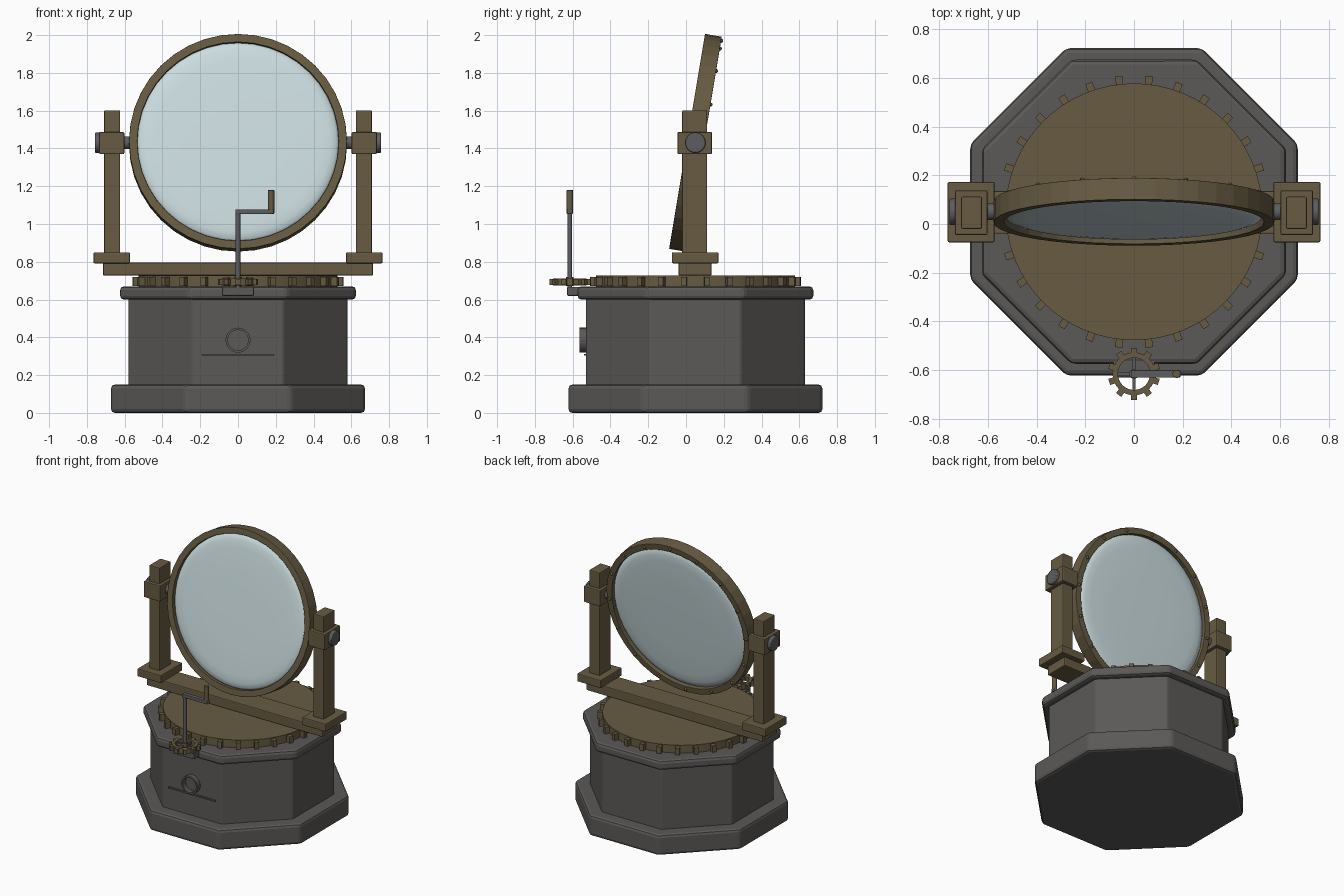
import bpy, bmesh
from math import sin, cos, pi, radians
from mathutils import Matrix, Vector

if "Cube" in bpy.data.objects:
    bpy.data.objects.remove(bpy.data.objects["Cube"], do_unlink=True)


def material(name, r, g, b):
    m = bpy.data.materials.new(name)
    m.use_nodes = True
    m.diffuse_color = (r, g, b, 1)
    m.node_tree.nodes["Principled BSDF"].inputs["Base Color"].default_value = (r, g, b, 1)
    return m


STONE = material("dark stone", 0.105, 0.1, 0.095)
BRASS = material("aged brass", 0.135, 0.105, 0.055)
STEEL = material("grey steel", 0.11, 0.11, 0.12)
GLASS = material("pale glass", 0.60, 0.72, 0.74)
CY = 0.05                    # y of the turning axis
PIVOT = Vector((0, CY, 1.43))
TILT = Matrix.Translation(PIVOT) @ Matrix.Rotation(radians(-9.5), 4, 'X')


def finish(name, bm, mat, bevel=0, smooth=0):
    bmesh.ops.recalc_face_normals(bm, faces=bm.faces)
    me = bpy.data.meshes.new(name)
    bm.to_mesh(me)
    bm.free()
    me.materials.append(mat)
    ob = bpy.data.objects.new(name, me)
    bpy.context.collection.objects.link(ob)
    if bevel:
        mod = ob.modifiers.new("Bevel", 'BEVEL')
        mod.width, mod.segments = bevel, 2
        mod.limit_method = 'ANGLE'
    if smooth:
        bpy.ops.object.select_all(action='DESELECT')
        ob.select_set(True)
        bpy.context.view_layer.objects.active = ob
        bpy.ops.object.shade_smooth_by_angle(angle=radians(smooth))
    return ob


def add_box(bm, x, y, z, turn=Matrix()):
    """Box spanning the three (low, high) ranges."""
    size = Matrix.Diagonal((x[1] - x[0], y[1] - y[0], z[1] - z[0], 1))
    mid = Matrix.Translation([(a + b) / 2 for a, b in (x, y, z)])
    bmesh.ops.create_cube(bm, size=1, matrix=turn @ mid @ size)


def box(name, x, y, z, mat, bevel=0.006):
    bm = bmesh.new()
    add_box(bm, x, y, z)
    return finish(name, bm, mat, bevel)


def add_cyl(bm, start, end, r, n=16, phase=0):
    a, b = Vector(start), Vector(end)
    aim = (b - a).to_track_quat('Z', 'Y').to_matrix().to_4x4()
    bmesh.ops.create_cone(bm, cap_ends=True, segments=n, radius1=r, radius2=r, depth=(b - a).length,
                          matrix=Matrix.Translation((a + b) / 2) @ aim @ Matrix.Rotation(phase, 4, 'Z'))


def cyl(name, start, end, r, mat, n=16, phase=0, bevel=0, smooth=0):
    bm = bmesh.new()
    add_cyl(bm, start, end, r, n, phase)
    return finish(name, bm, mat, bevel, smooth)


def add_ring(bm, r_in, r_out, low, high, n, turn):
    """Flat-sided hoop around the local z axis."""
    loops = []
    for i in range(n):
        a = 2 * pi * i / n
        loops.append([bm.verts.new(turn @ Vector((r * cos(a), r * sin(a), h)))
                      for r, h in ((r_in, low), (r_out, low), (r_out, high), (r_in, high))])
    for i in range(n):
        p, q = loops[i], loops[(i + 1) % n]
        for k in range(4):
            m = (k + 1) % 4
            bm.faces.new((p[k], q[k], q[m], p[m]))


def add_teeth(bm, count, r_in, r_out, half, z, centre, phase):
    for i in range(count):
        turn = Matrix.Translation(centre) @ Matrix.Rotation(2 * pi * (i + phase) / count, 4, 'Z')
        add_box(bm, (r_in, r_out), (-half, half), z, turn)


# Octagonal pedestal
for name, flat, low, high in (("pedestal_foot", 0.672, 0, 0.15),
                              ("pedestal_body", 0.58, 0.14, 0.61),
                              ("pedestal_cap", 0.624, 0.60, 0.67)):
    cyl(name, (0, CY, low), (0, CY, high), flat / cos(pi / 8), STONE, 8, pi / 8, 0.02 if name != "pedestal_body" else 0.01)

# Plain relief ornament on the front of the pedestal
facing = Matrix.Translation((0, CY - 0.58, 0.385)) @ Matrix.Rotation(pi / 2, 4, 'X')
bm = bmesh.new()
add_ring(bm, 0.054, 0.066, -0.01, 0.035, 24, facing)
add_box(bm, (-0.19, 0.19), (-0.54, -0.525), (0.303, 0.313))
finish("front_ornament", bm, STONE)

# Toothed turntable
bm = bmesh.new()
add_cyl(bm, (0, CY, 0.665), (0, CY, 0.727), 0.527, 64)
add_teeth(bm, 28, 0.51, 0.56, 0.015, (0.672, 0.72), (0, CY, 0), 0.5)
finish("turntable_gear", bm, BRASS, 0, 30)

# Crank: bracket, spoked pinion, shaft, arm and grip
CRANK = Vector((0, -0.615, 0))
box("crank_bracket", (-0.085, 0.085), (-0.63, -0.54), (0.62, 0.667), STONE)
bm = bmesh.new()
add_ring(bm, 0.066, 0.088, 0.675, 0.712, 32, Matrix.Translation(CRANK))
add_teeth(bm, 10, 0.082, 0.107, 0.013, (0.677, 0.71), CRANK, 0.5)
add_cyl(bm, (0, CRANK.y, 0.672), (0, CRANK.y, 0.72), 0.02)
finish("pinion_gear", bm, BRASS)
bm = bmesh.new()
add_teeth(bm, 4, 0.0, 0.07, 0.006, (0.685, 0.702), CRANK, 0)
finish("pinion_spokes", bm, STEEL)
cyl("crank_shaft", (0, CRANK.y, 0.66), (0, CRANK.y, 1.075), 0.0125, STEEL, smooth=30)
box("crank_arm", (-0.013, 0.19), (-0.63, -0.60), (1.052, 1.077), STEEL, 0.003)
cyl("crank_grip", (0.175, CRANK.y, 1.055), (0.175, CRANK.y, 1.18), 0.017, BRASS, bevel=0.003, smooth=30)

# Yoke: cross beam and the two side supports
box("cross_beam", (-0.715, 0.715), (-0.04, 0.135), (0.727, 0.796), BRASS)
for side, s in (("left", 1), ("right", -1)):
    def span(a, b):
        return tuple(sorted((s * a, s * b)))
    box(side + "_post_foot", span(0.572, 0.765), (-0.075, 0.172), (0.792, 0.85), BRASS)
    box(side + "_post", span(0.624, 0.709), (-0.02, 0.112), (0.84, 1.602), BRASS)
    box(side + "_bearing", span(0.602, 0.735), (-0.045, 0.138), (1.37, 1.487), BRASS)
    cyl(side + "_axle", (s * 0.55, CY, 1.43), (s * 0.62, CY, 1.43), 0.034, STEEL, smooth=30)
    cyl(side + "_axle_cap", (s * 0.72, CY, 1.43), (s * 0.758, CY, 1.43), 0.054, STEEL, bevel=0.006, smooth=30)

# Tilted hoop with rivets on its rear face
on_edge = TILT @ Matrix.Rotation(pi / 2, 4, 'X')
bm = bmesh.new()
add_ring(bm, 0.533, 0.577, -0.045, 0.045, 40, on_edge)
finish("mirror_hoop", bm, BRASS, 0.003)
bm = bmesh.new()
for i in range(16):
    a = 2 * pi * i / 16
    place = Matrix.Translation((0.555 * cos(a), 0.555 * sin(a), -0.045))
    bmesh.ops.create_uvsphere(bm, u_segments=8, v_segments=6, radius=0.011, matrix=on_edge @ place)
finish("hoop_rivets", bm, BRASS, 0, 40)

# Round-edged disc inside the hoop, gently domed on both faces
bm = bmesh.new()
half = [(0.537, 0.012), (0.52, 0.026), (0.49, 0.034), (0.44, 0.038), (0.25, 0.041)]
profile = [(0, 0.042)] + half[::-1] + [(r, -h) for r, h in half] + [(0, -0.042)]
verts = [bm.verts.new(on_edge @ Vector((r, 0, h))) for r, h in profile]
edges = [bm.edges.new(pair) for pair in zip(verts, verts[1:])]
axis = on_edge.to_3x3() @ Vector((0, 0, 1))
bmesh.ops.spin(bm, geom=verts + edges, cent=PIVOT, axis=axis, angle=2 * pi, steps=48, use_duplicate=False)
bmesh.ops.remove_doubles(bm, verts=bm.verts, dist=0.0005)
finish("mirror_glass", bm, GLASS, 0, 60)
